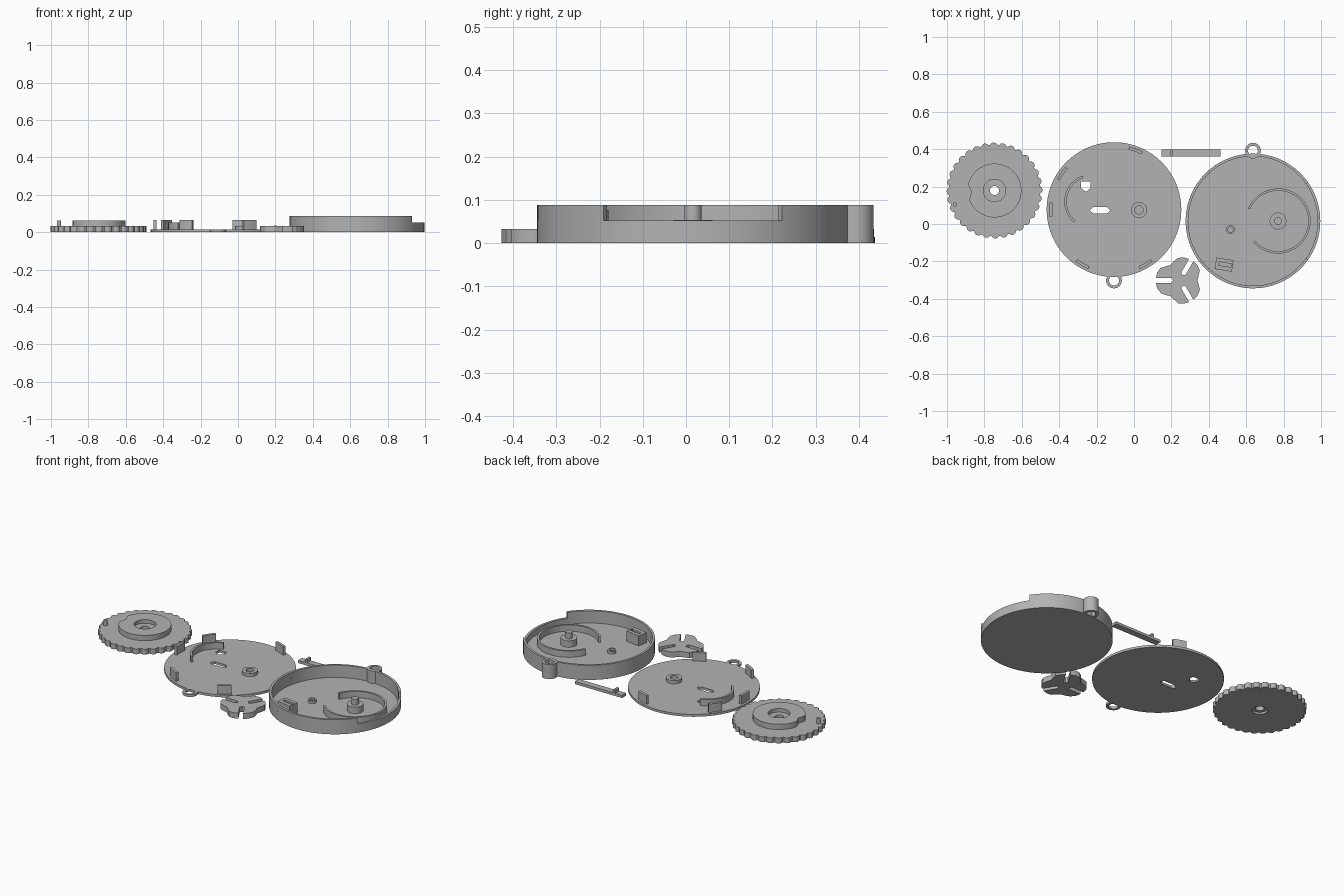
import bpy, bmesh, math
from math import cos, sin, radians, pi

if "Cube" in bpy.data.objects:
    bpy.data.objects.remove(bpy.data.objects["Cube"])

grey = bpy.data.materials.new("plain grey")
grey.diffuse_color = (0.45, 0.45, 0.45, 1)
grey.use_nodes = True
grey.node_tree.nodes["Principled BSDF"].inputs["Base Color"].default_value = grey.diffuse_color


def circle(c, r, n=48):
    return [(c[0] + r * cos(2 * pi * i / n), c[1] + r * sin(2 * pi * i / n)) for i in range(n)]


def arc(c, r0, r1, a0, a1, n=64):
    """Closed outline of a curved wall between two radii and two angles."""
    angs = [radians(a0 + (a1 - a0) * i / n) for i in range(n + 1)]
    return ([(c[0] + r1 * cos(a), c[1] + r1 * sin(a)) for a in angs] +
            [(c[0] + r0 * cos(a), c[1] + r0 * sin(a)) for a in reversed(angs)])


def rect(c, w, h, deg=0):
    a = radians(deg)
    return [(c[0] + x * w / 2 * cos(a) - y * h / 2 * sin(a),
             c[1] + x * w / 2 * sin(a) + y * h / 2 * cos(a))
            for x, y in ((-1, -1), (1, -1), (1, 1), (-1, 1))]


def prism(name, loops, z0, z1):
    """Extrude an outline (further loops are holes) from z0 to z1."""
    cu = bpy.data.curves.new(name + "_outline", 'CURVE')
    cu.dimensions = '2D'
    cu.fill_mode = 'BOTH'
    cu.extrude = (z1 - z0) / 2
    for pts in loops:
        sp = cu.splines.new('POLY')
        sp.points.add(len(pts) - 1)
        for p, (x, y) in zip(sp.points, pts):
            p.co = (x, y, 0, 1)
        sp.use_cyclic_u = True
    tmp = bpy.data.objects.new(name + "_tmp", cu)
    bpy.context.collection.objects.link(tmp)
    bpy.context.view_layer.update()
    me = bpy.data.meshes.new_from_object(tmp.evaluated_get(bpy.context.evaluated_depsgraph_get()))
    bpy.data.objects.remove(tmp)
    bpy.data.curves.remove(cu)
    bm = bmesh.new()
    bm.from_mesh(me)
    bmesh.ops.remove_doubles(bm, verts=bm.verts, dist=1e-5)
    bmesh.ops.translate(bm, verts=bm.verts, vec=(0, 0, (z0 + z1) / 2))
    bmesh.ops.recalc_face_normals(bm, faces=bm.faces)
    bm.to_mesh(me)
    bm.free()
    me.name = name
    me.materials.clear()
    me.materials.append(grey)
    ob = bpy.data.objects.new(name, me)
    bpy.context.collection.objects.link(ob)
    bpy.ops.object.select_all(action='DESELECT')
    ob.select_set(True)
    bpy.context.view_layer.objects.active = ob
    bpy.ops.object.shade_smooth_by_angle(angle=radians(30))
    return ob


# Scalloped wheel with a cam disc on top
G = (-0.746, 0.179)
TEETH = 32
rim = []
for i in range(TEETH * 6):
    r = 0.256 - 0.013 * (0, 0, 0.25, 0.9, 0.9, 0.25)[i % 6]
    a = 2 * pi * i / (TEETH * 6)
    rim.append((G[0] + r * cos(a), G[1] + r * sin(a)))
prism("wheel_underside", [rim, circle(G, 0.043)], 0, 0.012)
prism("wheel_body", [rim, circle(G, 0.024)], 0.012, 0.032)
cam = []
for i in range(96):
    a = 360 * i / 96
    r = 0.144
    if 158 < a < 202:                       # dent in the cam edge
        r -= 0.022 * max(0, 1 - abs(a - 184) / 18)
    cam.append((G[0] + r * cos(radians(a)), G[1] + r * sin(radians(a))))
prism("cam_disc", [cam, circle(G, 0.06)], 0.032, 0.064)
prism("cam_hub", [circle(G, 0.06), circle(G, 0.024)], 0.032, 0.042)
prism("wheel_peg", [circle((-0.957, 0.104), 0.011, 20)], 0.032, 0.064)

# Lid plate with two openings
P = (-0.107, 0.077)
window = [(-0.283, 0.226), (-0.283, 0.192), (-0.257, 0.172), (-0.232, 0.192), (-0.232, 0.226)]
slot = [(-0.236, 0.072), (-0.218, 0.09), (-0.145, 0.09), (-0.126, 0.072), (-0.145, 0.056), (-0.218, 0.056)]
prism("lid_plate", [circle(P, 0.36, 96), window, slot], 0, 0.014)
prism("lid_loop", [circle((P[0], -0.302), 0.042), circle((P[0], -0.302), 0.027)], 0, 0.014)
for k, a in enumerate((70, 145, 180, 240, 300)):
    prism(f"lid_clip_{k}", [arc(P, 0.33, 0.346, a - 6.5, a + 6.5, 8)], 0.014, 0.065)
prism("lid_curved_guide", [arc((-0.227, 0.12), 0.133, 0.146, 109, 230, 32)], 0.014, 0.052)
H = (0.027, 0.075)
prism("lid_hub", [circle(H, 0.043), circle(H, 0.022)], 0.014, 0.034)

# Round case with an open side towards +x
C = (0.636, 0.016)
prism("case_floor", [circle(C, 0.36, 96)], 0, 0.014)
prism("case_lower_wall", [circle(C, 0.36, 96), circle(C, 0.346, 96)], 0.014, 0.052)
prism("case_upper_wall", [arc(C, 0.346, 0.36, 35, 325, 80)], 0.052, 0.088)
prism("case_loop", [circle((C[0], 0.392), 0.042), circle((C[0], 0.392), 0.026)], 0, 0.088)
S = (0.77, 0.016)
prism("spring_wall", [arc(S, 0.162, 0.174, -140, 157)], 0.014, 0.052)
prism("spindle_base", [circle(S, 0.045)], 0.014, 0.053)
prism("spindle_pin", [circle(S, 0.02, 32)], 0.053, 0.088)
B = (0.516, -0.03)
prism("small_boss", [circle(B, 0.024, 32), circle(B, 0.014, 24)], 0.014, 0.03)

# Slotted holder box
K = (0.482, -0.217)
prism("holder_walls", [rect(K, 0.093, 0.062, -9), rect((K[0] + 0.006, K[1]), 0.068, 0.018, -9)], 0.014, 0.076)

# Lever bar with a raised step near its end
prism("lever_bar", [rect((0.305, 0.38), 0.315, 0.038)], 0, 0.016)
prism("lever_step", [rect((0.2, 0.38), 0.014, 0.038)], 0.016, 0.036)

# Three-lobed follower with radial slots
F = (0.243, -0.302)
SLOT = 0.013
fan = []
for k in range(3):
    m = 120 * k
    for r, a in ((0.126, -52), (0.126, -40), (0.12, -25), (0.106, -12), (0.096, 0),
                 (0.104, 12), (0.122, 27), (0.126, 40), (0.126, 52)):
        fan.append((F[0] + r * cos(radians(a + m)), F[1] + r * sin(radians(a + m))))
    # slot centred 60 degrees past the lobe
    s = radians(m + 60)
    for u, v in ((0.125, -SLOT), (0.042, -SLOT), (0.033, 0), (0.042, SLOT), (0.125, SLOT)):
        fan.append((F[0] + u * cos(s) - v * sin(s), F[1] + u * sin(s) + v * cos(s)))
prism("lobed_follower", [fan], 0, 0.033)
